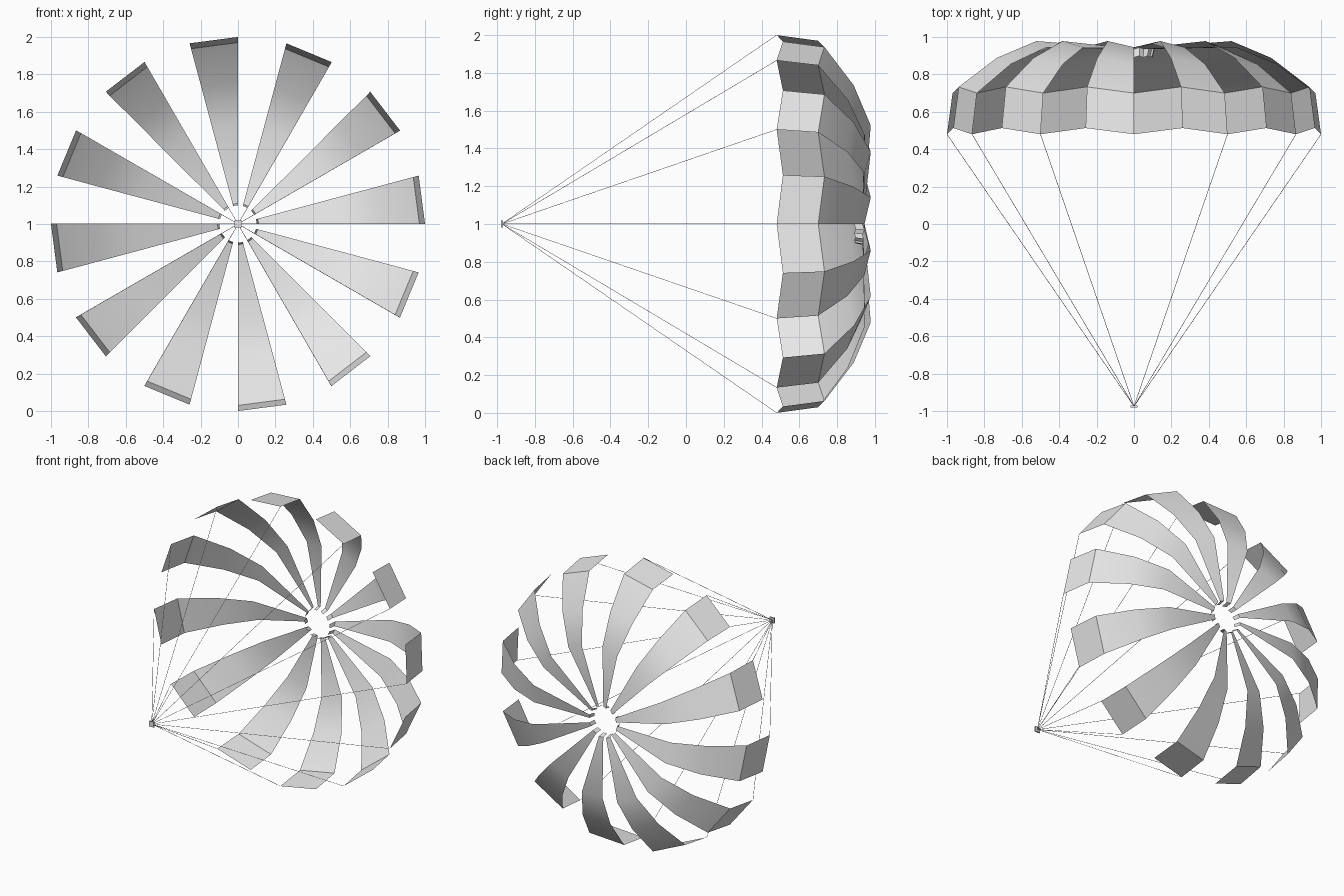
import bpy, bmesh, math
from mathutils import Vector

if "Cube" in bpy.data.objects:
    bpy.data.objects.remove(bpy.data.objects["Cube"])

grey = bpy.data.materials.new("light_grey")
grey.diffuse_color = (0.8, 0.8, 0.8, 1)
grey.use_nodes = True
grey.node_tree.nodes["Principled BSDF"].inputs["Base Color"].default_value = grey.diffuse_color

CENTRE_Z = 1.0
HUB_Y = -0.975


def point(radius, y, degrees):
    a = math.radians(degrees)
    return Vector((radius * math.cos(a), y, CENTRE_Z + radius * math.sin(a)))


def finish(bm, name):
    mesh = bpy.data.meshes.new(name)
    bm.to_mesh(mesh)
    bm.free()
    mesh.materials.append(grey)
    obj = bpy.data.objects.new(name, mesh)
    bpy.context.collection.objects.link(obj)
    return obj


# canopy: twelve open gores, each with one edge set back from the other
PROFILE = [(1.0, 0.48), (0.97, 0.70), (0.76, 0.855), (0.54, 0.945),
           (0.11, 0.935), (0.10, 0.89)]
bm = bmesh.new()
for k in range(12):
    rows = [(bm.verts.new(point(r, y, 30 * k)),
             bm.verts.new(point(r, y + 0.033 * min(1, r / 0.4), 30 * k + 15)))
            for r, y in PROFILE]
    for (a, b), (c, d) in zip(rows, rows[1:]):
        f = bm.faces.new((a, b, d, c))
        f.normal_update()
        out = f.calc_center_median() - Vector((0, 0.3, CENTRE_Z))
        if f.normal.dot(out) < 0:
            f.normal_flip()
for f in bm.faces:
    f.smooth = True
canopy = finish(bm, "canopy_gores")
bpy.context.view_layer.objects.active = canopy
canopy.select_set(True)
bpy.ops.object.shade_smooth_by_angle(angle=math.radians(40))

# suspension lines: thin three-sided cords from the rim to the hub
bm = bmesh.new()
for k in range(12):
    start, end = Vector((0, HUB_Y, CENTRE_Z)), point(1.0, 0.48, 30 * k)
    rot = (end - start).to_track_quat('Z', 'Y').to_matrix().to_4x4()
    rot.translation = (start + end) / 2
    bmesh.ops.create_cone(bm, cap_ends=True, segments=3, radius1=0.0015,
                          radius2=0.0015, depth=(end - start).length, matrix=rot)
finish(bm, "suspension_lines")

# small square hub where the lines meet
bm = bmesh.new()
bmesh.ops.create_cube(bm, size=1)
for v in bm.verts:
    v.co = Vector((v.co.x * 0.038, v.co.y * 0.01 + HUB_Y, v.co.z * 0.038 + CENTRE_Z))
finish(bm, "line_hub")
